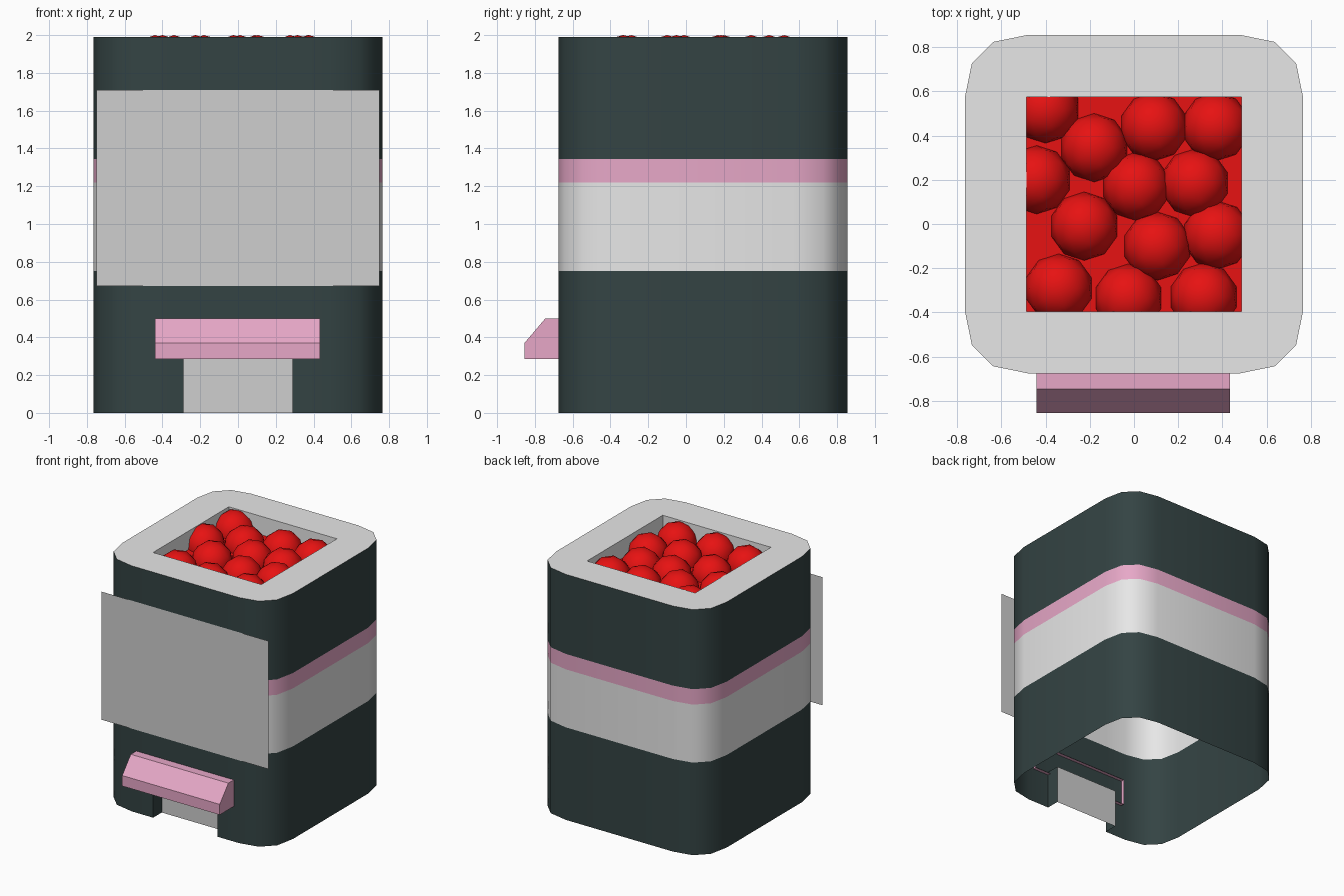
import bpy, bmesh, math
from mathutils import Matrix, Vector

if "Cube" in bpy.data.objects:
    bpy.data.objects.remove(bpy.data.objects["Cube"], do_unlink=True)


def material(name, r, g, b):
    m = bpy.data.materials.new(name)
    m.use_nodes = True
    m.diffuse_color = (r, g, b, 1)
    node = next(n for n in m.node_tree.nodes if n.type == 'BSDF_PRINCIPLED')
    node.inputs["Base Color"].default_value = (r, g, b, 1)
    return m


DARK = material("dark_slate", 0.034, 0.057, 0.057)
WHITE = material("off_white", 0.8, 0.8, 0.8)
GREY = material("light_grey", 0.62, 0.62, 0.62)
PINK = material("pink", 0.82, 0.4, 0.59)
RED = material("red", 0.8, 0.006, 0.006)


def finish(name, bm, mats, smooth=None):
    mesh = bpy.data.meshes.new(name)
    bm.to_mesh(mesh)
    bm.free()
    for m in mats:
        mesh.materials.append(m)
    obj = bpy.data.objects.new(name, mesh)
    bpy.context.collection.objects.link(obj)
    if smooth:
        bpy.ops.object.select_all(action='DESELECT')
        obj.select_set(True)
        bpy.context.view_layer.objects.active = obj
        bpy.ops.object.shade_smooth_by_angle(angle=math.radians(smooth))
    return obj


def face(bm, points, mat=0):
    f = bm.faces.new([bm.verts.new(p) for p in points])
    f.material_index = mat
    return f


CY = 0.09                 # centre of the housing in y
FRONT = CY - 0.765        # front wall
TOP = 1.99
NOTCH_W, NOTCH_H = 0.288, 0.31

# Rounded square outline, one corner turned four times
corner = [(0.765, 0.48), (0.733, 0.637), (0.637, 0.733), (0.48, 0.765)]
outline = []
for turn in range(4):
    rot = Matrix.Rotation(turn * math.pi / 2, 2)
    outline += [rot @ Vector(p) + Vector((0, CY)) for p in corner]

# Housing: open shell with colour bands and a notch at the bottom front
notch = [Vector((-NOTCH_W, FRONT)), Vector((NOTCH_W, FRONT))]
loop = outline[:12] + notch + outline[12:]
levels = [0, NOTCH_H, 0.75, 1.22, 1.345, TOP]
band_mats = [0, 0, 1, 2, 0]
bm = bmesh.new()
rows = [[bm.verts.new((p.x, p.y, z)) for p in loop] for z in levels]
count = len(loop)
for k, mat in enumerate(band_mats):
    for i in range(count):
        if k == 0 and i == 12:
            continue
        j = (i + 1) % count
        f = bm.faces.new((rows[k][i], rows[k][j], rows[k + 1][j], rows[k + 1][i]))
        f.material_index = mat
finish("housing", bm, [DARK, WHITE, PINK], smooth=40)

# Top rim with a square opening
HOLE = 0.485
FLOOR = 1.84
square = [Vector((x * HOLE, CY + y * HOLE)) for x, y in ((1, 1), (-1, 1), (-1, -1), (1, -1))]
bm = bmesh.new()
edges = []
for ring in (outline, square):
    vs = [bm.verts.new((p.x, p.y, TOP)) for p in ring]
    edges += [bm.edges.new((vs[i], vs[(i + 1) % len(vs)])) for i in range(len(vs))]
bmesh.ops.triangle_fill(bm, edges=edges, use_beauty=True, normal=(0, 0, 1))
for i in range(4):
    a, b = square[i], square[(i + 1) % 4]
    face(bm, [(a.x, a.y, TOP), (b.x, b.y, TOP), (b.x, b.y, FLOOR), (a.x, a.y, FLOOR)])
finish("top_rim", bm, [WHITE])

# Tray floor under the balls
bm = bmesh.new()
face(bm, [(p.x, p.y, FLOOR) for p in square])
finish("tray_floor", bm, [RED])

# Balls heaped in the opening
centres = [(-0.40, 0.52), (-0.18, 0.345), (0.09, 0.44), (0.37, 0.44), (-0.44, 0.2),
           (0.01, 0.17), (0.275, 0.185), (-0.225, -0.01), (0.105, -0.1), (0.375, -0.05),
           (-0.34, -0.29), (-0.025, -0.335), (0.315, -0.33)]
R = 0.155
bm = bmesh.new()
for x, y in centres:
    bmesh.ops.create_icosphere(bm, subdivisions=2, radius=R,
                               matrix=Matrix.Translation((x, y, 2 - R)))
finish("balls", bm, [RED], smooth=60)

# Flat front sign
bm = bmesh.new()
sy = FRONT - 0.003
face(bm, [(-0.75, sy, 0.672), (0.75, sy, 0.672), (0.75, sy, 1.71), (-0.75, sy, 1.71)])
finish("front_sign", bm, [GREY])

# Outlet recess: dark cheeks and ceiling, grey back panel
bm = bmesh.new()
back = FRONT + 0.11
w, h = NOTCH_W, NOTCH_H
for x in (-w, w):
    face(bm, [(x, FRONT, 0), (x, back, 0), (x, back, h), (x, FRONT, h)])
face(bm, [(-w, FRONT, h), (w, FRONT, h), (w, back, h), (-w, back, h)])
face(bm, [(-w, back, 0), (w, back, 0), (w, back, h), (-w, back, h)], 1)
finish("outlet_recess", bm, [DARK, GREY])

# Hood over the outlet: side profile extruded across, open at the back
bm = bmesh.new()
inner = FRONT + 0.03
profile = [(inner, 0.285), (-0.855, 0.285), (-0.855, 0.37), (-0.745, 0.5), (inner, 0.5)]
left, right = -0.44, 0.435
for (ya, za), (yb, zb) in zip(profile, profile[1:]):
    face(bm, [(left, ya, za), (right, ya, za), (right, yb, zb), (left, yb, zb)])
for x in (left, right):
    face(bm, [(x, y, z) for y, z in profile])
bmesh.ops.remove_doubles(bm, verts=bm.verts, dist=0.0001)
bmesh.ops.recalc_face_normals(bm, faces=bm.faces)
finish("outlet_hood", bm, [PINK])
